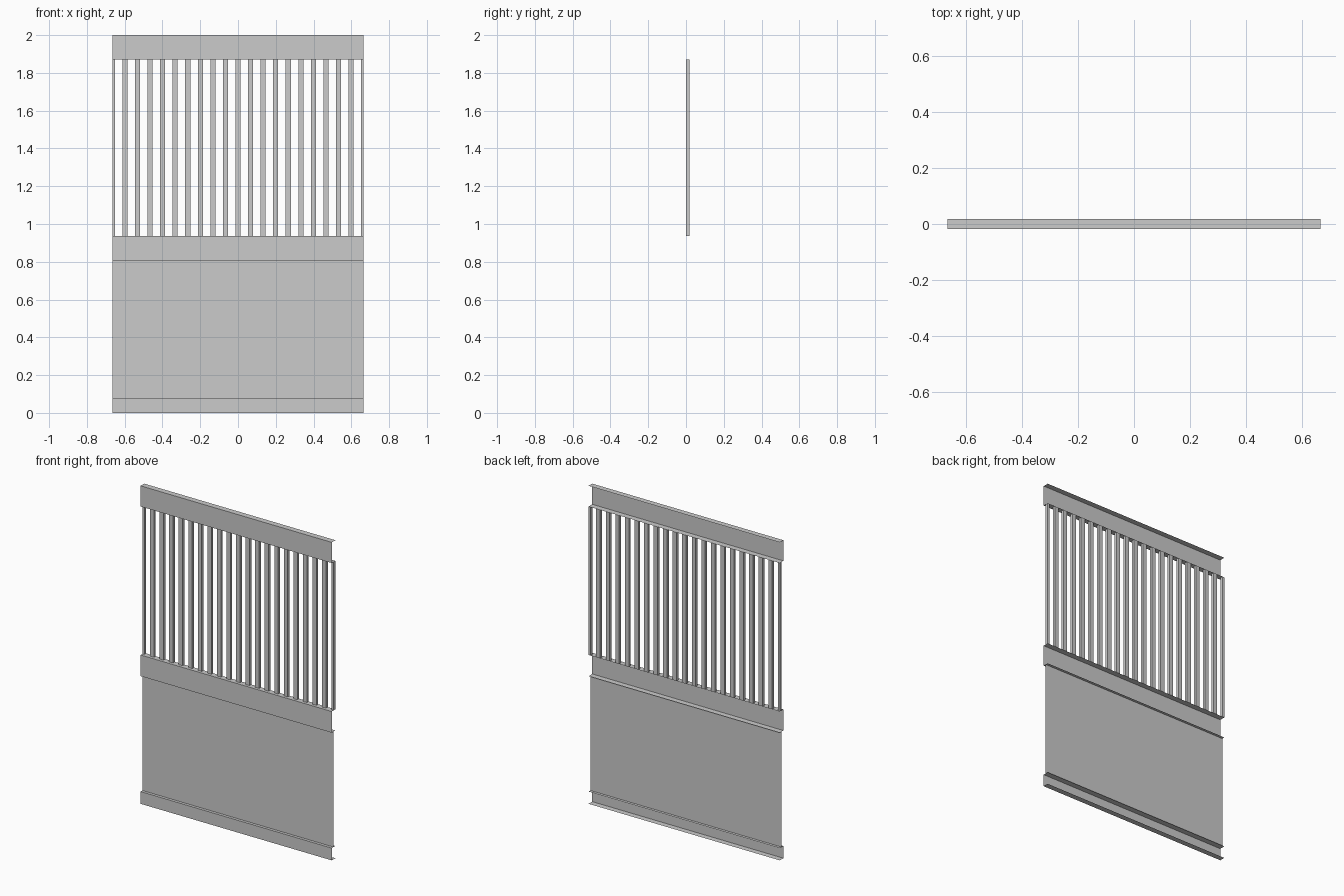
import bpy

if "Cube" in bpy.data.objects:
    bpy.data.objects.remove(bpy.data.objects["Cube"])

HALF_W = 0.665          # half width of the fence panel
FRONT, BACK = -0.018, 0.018


def extrude_mesh(name, sections, axis, a, b):
    """Sweep open or closed 2D sections along x or z, leaving the ends open."""
    verts, faces = [], []
    for pts, closed in sections:
        base, n = len(verts), len(pts)
        for t in (a, b):
            for p, q in pts:
                verts.append((t, p, q) if axis == 'x' else (p, q, t))
        for i in range(n if closed else n - 1):
            j = (i + 1) % n
            faces.append((base + i, base + j, base + n + j, base + n + i))
    mesh = bpy.data.meshes.new(name)
    mesh.from_pydata(verts, [], faces)
    mesh.update()
    obj = bpy.data.objects.new(name, mesh)
    bpy.context.collection.objects.link(obj)
    return obj


# Sheet rails: C-channels with the flanges pointing back
for name, z0, z1 in (("bottom_rail", 0.0, 0.077),
                     ("middle_rail", 0.803, 0.936),
                     ("top_rail", 1.87, 2.0)):
    channel = [(BACK, z1), (FRONT, z1), (FRONT, z0), (BACK, z0)]
    extrude_mesh(name, [(channel, False)], 'x', -HALF_W, HALF_W)

# Flat infill sheet between the bottom and middle rails
extrude_mesh("lower_panel", [([(0, 0.803), (0, 0.077)], False)],
             'x', -HALF_W, HALF_W)

# Vertical bars, the outermost two cut in half by the panel edge
COUNT = 20
pitch = 2 * HALF_W / COUNT
for i in range(COUNT + 1):
    x = -HALF_W + i * pitch
    x0, x1 = max(x - 0.0135, -HALF_W), min(x + 0.0135, HALF_W)
    tube = [(x0, 0), (x1, 0), (x1, BACK), (x0, BACK)]
    extrude_mesh(f"bar_{i + 1:02d}", [(tube, True)], 'z', 0.936, 1.87)
